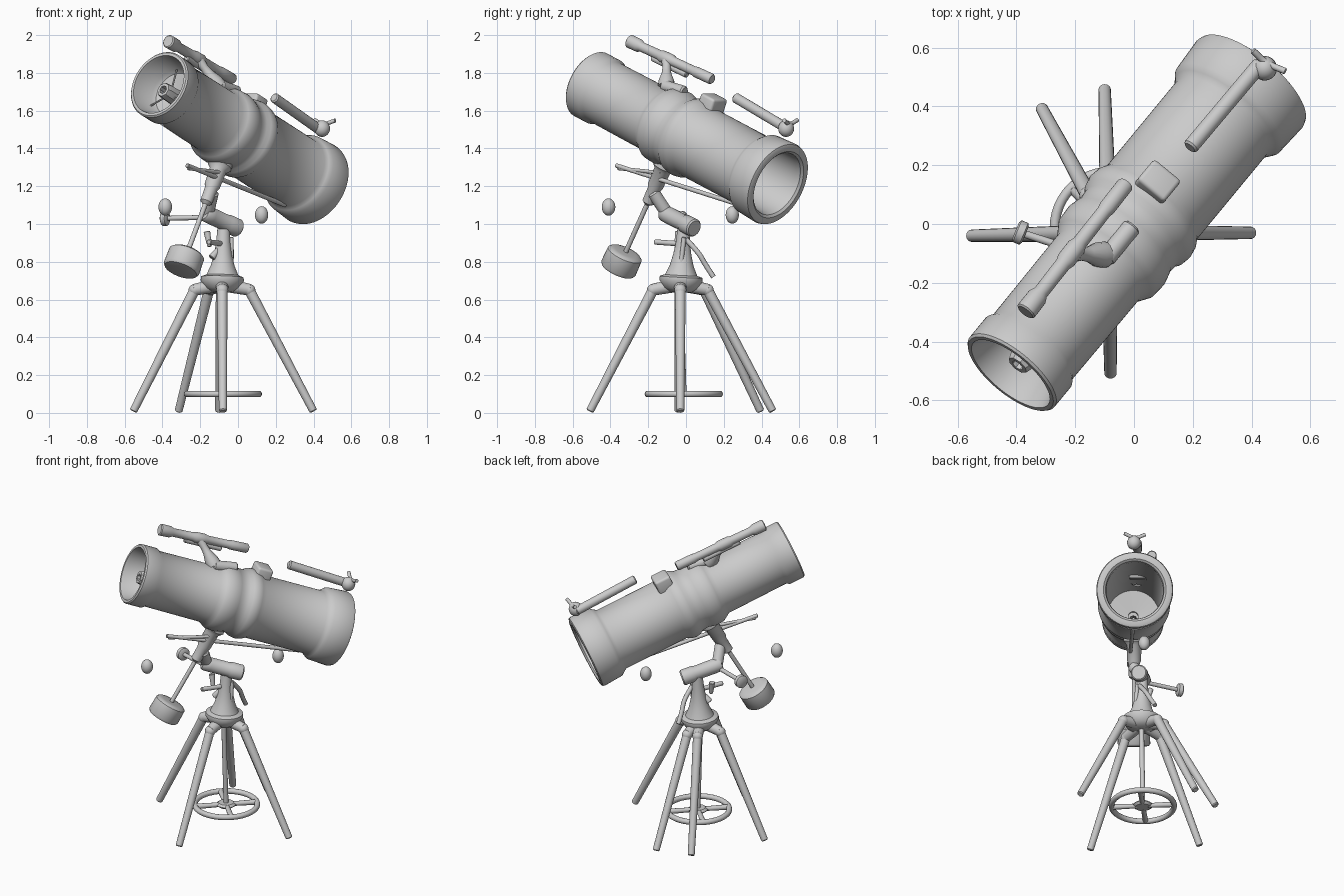
import bpy, bmesh, math
from mathutils import Vector, Matrix

if "Cube" in bpy.data.objects:
    bpy.data.objects.remove(bpy.data.objects["Cube"])


def finish(name, bm, angle=40):
    bmesh.ops.recalc_face_normals(bm, faces=bm.faces)
    me = bpy.data.meshes.new(name)
    bm.to_mesh(me)
    bm.free()
    ob = bpy.data.objects.new(name, me)
    bpy.context.collection.objects.link(ob)
    bpy.ops.object.select_all(action='DESELECT')
    ob.select_set(True)
    bpy.context.view_layer.objects.active = ob
    bpy.ops.object.shade_smooth_by_angle(angle=math.radians(angle))
    return ob


def lathe(name, p0, p1, profile, sides=24, closed=False):
    """Revolve (distance, radius) points about the line p0 -> p1."""
    p0, p1 = Vector(p0), Vector(p1)
    rot = (p1 - p0).to_track_quat('Z', 'Y')
    bm = bmesh.new()
    rings = []
    for t, r in profile:
        rings.append([bm.verts.new(p0 + rot @ Vector((
            r * math.cos(2 * math.pi * k / sides), r * math.sin(2 * math.pi * k / sides), t)))
            for k in range(sides)])
    pairs = list(zip(rings, rings[1:]))
    if closed:
        pairs.append((rings[-1], rings[0]))
    for a, b in pairs:
        for k in range(sides):
            n = (k + 1) % sides
            bm.faces.new((a[k], a[n], b[n], b[k]))
    if not closed:
        bm.faces.new(rings[0])
        bm.faces.new(rings[-1])
    return finish(name, bm)


def rod(name, p0, p1, r0, r1=None, sides=16):
    length = (Vector(p1) - Vector(p0)).length
    r1 = r1 or r0
    b = min(r0, r1) * 0.25
    return lathe(name, p0, p1, [(0, r0 - b), (b, r0), (length - b, r1), (length, r1 - b)], sides)


def ball(name, loc, r, scale=(1, 1, 1)):
    bm = bmesh.new()
    bmesh.ops.create_uvsphere(bm, u_segments=20, v_segments=12, radius=r,
                              matrix=Matrix.Translation(loc) @ Matrix.Diagonal((*scale, 1)))
    return finish(name, bm, 60)


def cable(name, pts, r):
    cu = bpy.data.curves.new(name, 'CURVE')
    cu.dimensions = '3D'
    cu.bevel_depth = r
    cu.bevel_resolution = 3
    cu.use_fill_caps = True
    sp = cu.splines.new('BEZIER')
    sp.bezier_points.add(len(pts) - 1)
    for bp, p in zip(sp.bezier_points, pts):
        bp.co = p
        bp.handle_left_type = bp.handle_right_type = 'AUTO'
    ob = bpy.data.objects.new(name, cu)
    bpy.context.collection.objects.link(ob)
    return ob


# Main tube: hollow, with flared end caps and two clamp ridges
A, B = Vector((-.42, -.51, 1.74)), Vector((.405, .49, 1.208))
u = (B - A).normalized()
side = u.cross(Vector((0, 0, 1))).normalized()
up = side.cross(u)
lathe("main_tube", A, B, [
    (0, .165), (0, .18), (.008, .187), (.10, .187), (.12, .174), (.51, .177), (.54, .195),
    (.56, .207), (.61, .21), (.64, .203), (.66, .197), (.70, .200), (.72, .213), (.75, .219),
    (.78, .214), (.81, .198), (1.22, .198), (1.24, .212), (1.26, .226), (1.38, .233),
    (1.395, .228), (1.401, .215), (1.401, .19), (1.39, .177), (1.36, .172), (.20, .158),
    (.19, .03), (.16, .03), (.14, .12), (.12, .135), (.02, .16)], 64, closed=True)

# Secondary hub and vanes in the front opening
H = A - up * .012
lathe("front_hub", H + u * .045, H + u, [(0, .022), (0, .038), (.02, .044), (.11, .046), (.11, .022)],
      8, closed=True)
for i in range(3):
    a = math.radians(90 + 120 * i)
    d = side * math.cos(a) + up * math.sin(a)
    rod(f"hub_vane_{i}", H + u * .11 + d * .04, H + u * .11 + d * .14, .005, sides=8)

# Finder scope on its stem
F0, F1 = Vector((-.37, -.30, 1.968)), Vector((-.025, .14, 1.765))
lathe("finder_scope", F0, F1, [(0, .03), (.005, .036), (.07, .035), (.09, .026), (.22, .027),
                              (.24, .033), (.30, .033), (.32, .026), (.46, .025), (.48, .029),
                              (.585, .029), (.593, .024)])
fm = F0.lerp(F1, .45)
lathe("finder_stem", fm, A + u * .50 + up * .165,
      [(0, .03), (.06, .022), (.10, .026), (.15, .042), (.19, .045)], 16)
rod("finder_clip", F0.lerp(F1, .3) - up * .03, F0.lerp(F1, .72) - up * .035, .018)
rod("finder_foot", A + u * .47 + up * .185, A + u * .62 + up * .21, .032)

# Focuser block on top of the tube
bm = bmesh.new()
bmesh.ops.create_cube(bm, size=1)
basis = Matrix((u, side, up)).transposed().to_4x4()
bmesh.ops.transform(bm, verts=bm.verts, matrix=Matrix.Translation(Vector((.075, .135, 1.625)))
                    @ basis @ Matrix.Diagonal((.10, .12, .11, 1)))
bmesh.ops.bevel(bm, geom=bm.edges[:], offset=.014, segments=3, profile=.5, affect='EDGES')
finish("focuser_block", bm)

# Rear sighting scope with knob and lever
rod("rear_scope", (.19, .26, 1.67), (.43, .545, 1.50), .027)
ball("rear_scope_knob", (.445, .53, 1.505), .042, (1, 1, 1.05))
cable("rear_scope_lever", [(.405, .59, 1.55), (.45, .55, 1.53), (.515, .52, 1.548)], .011)

# Tilt axis with counterweight
D0, D1 = Vector((-.085, -.10, 1.34)), Vector((-.285, -.34, .805))
lathe("tilt_axis_housing", D0, D1, [(0, .062), (.04, .066), (.065, .045), (.16, .042), (.18, .034),
                                   (.26, .032), (.275, .013), (.6, .013)])
lathe("counterweight", D0.lerp(D1, .91), D1, [(0, .06), (.004, .085), (.014, .097), (.1, .099),
                                            (.113, .09), (.118, .06)], 32)

# Polar axis, joint, pillar
rod("axis_joint", (-.135, -.175, 1.17), (-.165, -.09, 1.04), .034)
lathe("polar_axis", (-.18, -.12, 1.06), (.0, .045, .977),
      [(0, .035), (.01, .043), (.05, .045), (.17, .044), (.18, .049), (.25, .049), (.258, .042)], 32)
C = Vector((-.085, -.03, 0))
lathe("mount_pillar", C + Vector((0, 0, .64)), C + Vector((.01, .02, 1.02)),
      [(0, .06), (.02, .09), (.06, .115), (.08, .113), (.09, .085), (.14, .063), (.20, .048),
       (.26, .038), (.35, .032)], 32)

# Hand knobs and control rods
K = Vector((-.385, -.03, 1.03))
rod("knob_rod", K, (-.17, -.10, 1.035), .013)
lathe("side_knob", K - Vector((.018, -.008, 0)), (-.17, -.12, 1.03),
      [(0, .03), (.006, .04), (.03, .04), (.036, .03)])
ball("left_ball_knob", (-.385, -.41, 1.09), .038, (.95, .95, 1.2))
ball("right_ball_knob", (.125, .245, 1.048), .037, (.95, .95, 1.25))
rod("long_control_rod", (-.27, -.37, 1.31), (.25, .29, 1.10), .012)
rod("short_control_rod", (-.265, -.36, 1.295), (-.07, -.13, 1.27), .01)
rod("azimuth_bolt", (-.155, -.165, .905), (-.085, -.03, .895), .014)
rod("azimuth_bolt_left", (-.165, -.04, .96), (-.15, -.05, .88), .018, .012)
cable("lock_lever", [(-.045, .0, .92), (-.035, .07, .84), (-.04, .10, .79), (-.045, .145, .72)], .014)
rod("lock_bolt", (-.035, -.01, .93), (-.035, -.03, .76), .012)
rod("lower_bolt", (-.14, -.05, .82), (-.09, -.03, .88), .02, .014)

# Tripod: five legs with bent brackets
feet = [(-.555, -.04), (.40, -.03), (-.10, .46), (-.315, .395), (-.08, -.51)]
for i, (x, y) in enumerate(feet):
    foot = Vector((x, y, .008))
    d = Vector((x - C.x, y - C.y, 0)).normalized()
    elbow = C + d * .145 + Vector((0, 0, .65))
    rod(f"leg_bracket_{i}", C + d * .03 + Vector((0, 0, .675)), elbow + d * .01, .036, .031)
    ball(f"leg_joint_{i}", elbow, .032)
    rod(f"leg_{i}", elbow, foot, .028, .021)

# Spreader wheel with hub, spokes and centre post
W = Vector((-.08, -.012, .10))
bpy.ops.mesh.primitive_torus_add(location=W, major_radius=.19, minor_radius=.017,
                                 major_segments=48, minor_segments=12)
bpy.context.object.name = "spreader_ring"
bpy.ops.object.shade_smooth()
rod("spreader_hub", W - Vector((0, 0, .012)), W + Vector((0, 0, .014)), .06, sides=32)
for i in range(4):
    a = math.radians(45 + 90 * i)
    d = Vector((math.cos(a), math.sin(a), 0))
    rod(f"spreader_spoke_{i}", W + d * .03, W + d * .19, .014, .017, sides=12)
rod("centre_post", W, C + Vector((0, 0, .66)), .015)
